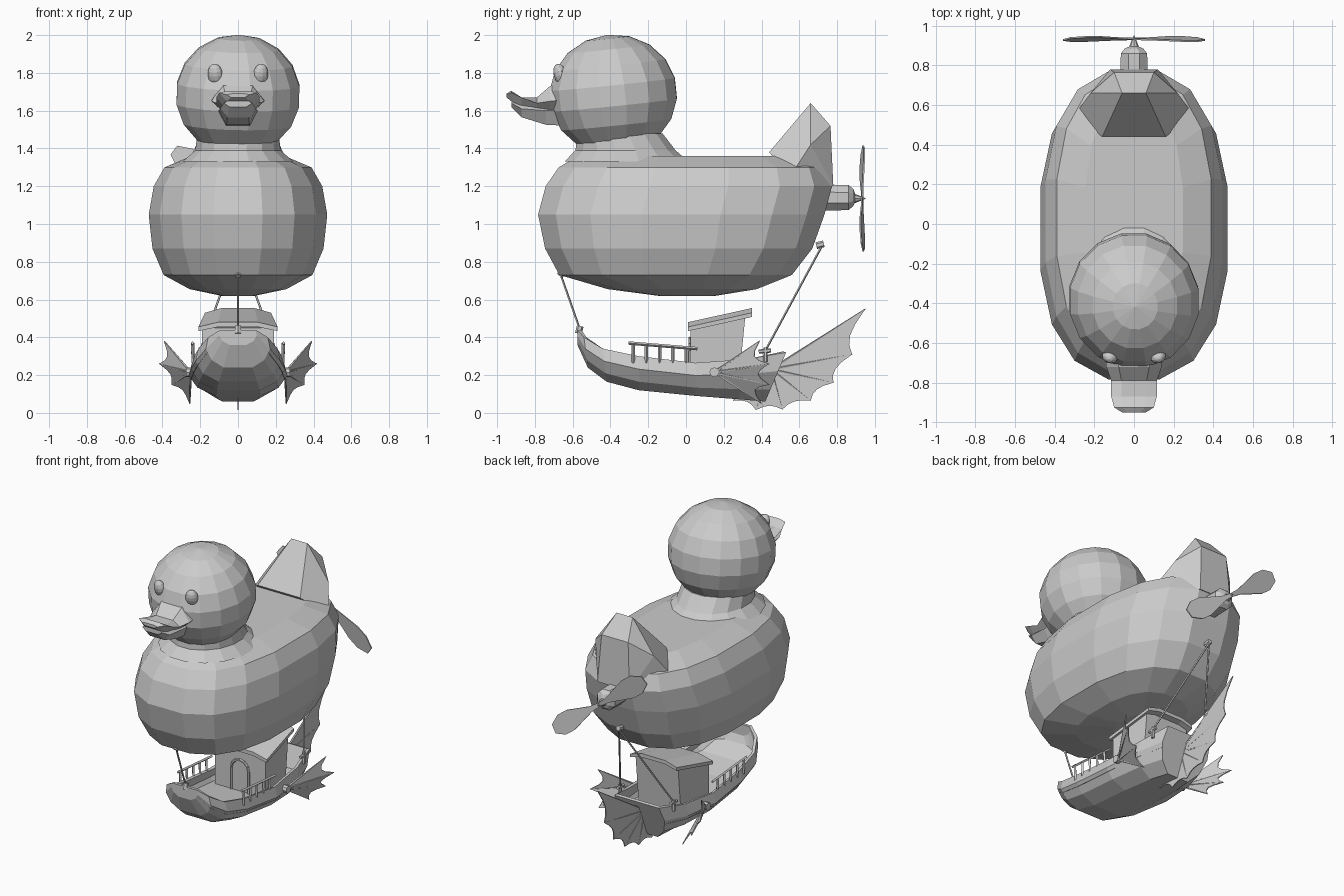
import bpy, bmesh, math
from mathutils import Vector, Matrix

if "Cube" in bpy.data.objects:
    bpy.data.objects.remove(bpy.data.objects["Cube"])


def add_object(name, bm, solid=0):
    bmesh.ops.recalc_face_normals(bm, faces=bm.faces)
    me = bpy.data.meshes.new(name)
    bm.to_mesh(me)
    bm.free()
    ob = bpy.data.objects.new(name, me)
    bpy.context.collection.objects.link(ob)
    if solid:
        m = ob.modifiers.new("thickness", 'SOLIDIFY')
        m.thickness = solid
        m.offset = -1 if solid > 0.01 else 0
    return ob


def loft(name, rings, closed=True, caps=True, solid=0):
    bm = bmesh.new()
    vs = [[bm.verts.new(p) for p in r] for r in rings]
    n = len(vs[0])
    for a, b in zip(vs, vs[1:]):
        for i in range(n if closed else n - 1):
            j = (i + 1) % n
            bm.faces.new((a[i], a[j], b[j], b[i]))
    if caps:
        bm.faces.new(vs[0])
        bm.faces.new(vs[-1])
    return add_object(name, bm, solid)


def hull(name, pts):
    bm = bmesh.new()
    for p in pts:
        bm.verts.new(p)
    bmesh.ops.convex_hull(bm, input=bm.verts)
    bmesh.ops.dissolve_limit(bm, angle_limit=0.02, verts=bm.verts, edges=bm.edges)
    return add_object(name, bm)


def mirrored(pts):
    return [(s * x, y, z) for s in (1, -1) for x, y, z in pts]


def beams(name, pairs, r, sides=6, r2=None):
    bm = bmesh.new()
    for p, q in pairs:
        p, q = Vector(p), Vector(q)
        d = q - p
        mat = Matrix.Translation((p + q) / 2) @ d.to_track_quat('Z', 'Y').to_matrix().to_4x4()
        bmesh.ops.create_cone(bm, cap_ends=True, segments=sides, radius1=r,
                              radius2=r if r2 is None else r2, depth=d.length, matrix=mat)
    return add_object(name, bm)


def ball(name, loc, size, u, v, rot=(0, 0, 0)):
    bm = bmesh.new()
    bmesh.ops.create_uvsphere(bm, u_segments=u, v_segments=v, radius=1)
    ob = add_object(name, bm)
    ob.location, ob.scale, ob.rotation_euler = loc, size, rot
    return ob


def oval(z, yf, yb, w, n=16, e=0.8):
    ring = []
    for i in range(n):
        a = (i + 0.5) * 2 * math.pi / n
        c, s = math.cos(a), math.sin(a)
        ring.append((w * math.copysign(abs(c) ** e, c),
                     (yf + yb) / 2 + (yb - yf) / 2 * math.copysign(abs(s) ** e, s), z))
    return ring


def fan(name, pivot, tips, sag):
    # webbed fin: scalloped membrane with thin ribs
    pv = Vector(pivot)
    tips = [Vector(t) for t in tips]
    rim = []
    for a, b in zip(tips, tips[1:]):
        rim.append(a)
        for t, k in ((0.25, 0.75), (0.5, 1), (0.75, 0.75)):
            rim.append(a.lerp(b, t).lerp(pv, sag * k))
    rim.append(tips[-1])
    bm = bmesh.new()
    c = bm.verts.new(pv)
    vs = [bm.verts.new(p) for p in rim]
    for a, b in zip(vs, vs[1:]):
        bm.faces.new((c, a, b))
    add_object(name, bm, 0.006)
    beams(name + "_ribs", [(pv, t) for t in tips], 0.008, 5, 0.003)


# body, neck and upturned tail
loft("body", [oval(*r) for r in (
    (0.62, -0.15, 0.16, 0.09), (0.655, -0.42, 0.38, 0.26), (0.73, -0.68, 0.57, 0.40),
    (0.87, -0.757, 0.68, 0.46), (1.05, -0.795, 0.745, 0.48), (1.2, -0.755, 0.785, 0.453),
    (1.3, -0.685, 0.75, 0.395), (1.36, -0.58, 0.62, 0.25))])
loft("neck", [oval(*r, e=1) for r in ((1.33, -0.65, 0.02, 0.30), (1.39, -0.59, -0.05, 0.23),
                                     (1.48, -0.58, -0.12, 0.22))])
hull("tail", mirrored([(0.06, 0.66, 1.64), (0.10, 0.765, 1.52), (0.12, 0.78, 1.2),
                       (0.22, 0.66, 1.42), (0.30, 0.55, 1.25), (0.16, 0.44, 1.38)]))

# head and eyes
ball("head", (0, -0.385, 1.685), (0.335, 0.345, 0.318), 16, 9, (math.radians(6), 0, math.radians(11)))
for s in (-1, 1):
    ball("eye", (s * 0.12, -0.665, 1.79), (0.042, 0.035, 0.06), 12, 8, (0.3, 0, s * 0.3))


# beak: y, half width, top middle, edge height, bottom
def beak_ring(y, w, top, edge, bot):
    return [(w, y, edge), (w * .55, y, top), (-w * .55, y, top),
            (-w, y, edge), (-w * .6, y, bot), (w * .6, y, bot)]


loft("upper_beak", [beak_ring(*r) for r in (
    (-0.62, 0.14, 1.76, 1.66, 1.60), (-0.72, 0.14, 1.73, 1.65, 1.60), (-0.79, 0.115, 1.67, 1.64, 1.60),
    (-0.87, 0.115, 1.67, 1.67, 1.62), (-0.925, 0.10, 1.705, 1.695, 1.65), (-0.95, 0.06, 1.69, 1.685, 1.67))])
loft("lower_beak", [beak_ring(*r) for r in (
    (-0.62, 0.11, 1.63, 1.60, 1.52), (-0.74, 0.10, 1.63, 1.60, 1.525), (-0.87, 0.095, 1.65, 1.61, 1.565),
    (-0.925, 0.075, 1.66, 1.64, 1.62))])

# motor with two-bladed propeller
loft("motor", [[(r * math.cos(a * math.pi / 4 + math.pi / 8), y, 1.14 + r * math.sin(a * math.pi / 4 + math.pi / 8))
                for a in range(8)]
               for y, r in ((0.70, 0.075), (0.86, 0.072), (0.885, 0.05), (0.895, 0.025))])
beams("spinner", [((0, 0.89, 1.135), (0, 0.95, 1.135))], 0.026, 8, 0.002)
for k in range(2):
    blade = loft("propeller_blade", [[(u, -v - .004, v * 6), (u, -v + .004, v * 6),
                                      (u, v + .004, -v * 6), (u, v - .004, -v * 6)]
                 for u, v in ((0, .002), (0.08, .003), (0.27, .011), (0.35, .011), (0.425, .005))])
    blade.location = (0, 0.933, 1.135)
    blade.rotation_euler = (0, math.radians(37 + 180 * k), 0)

# boat: y at top, y at bottom, half width, gunwale z, keel z
stations = [(-0.575, -0.575, 0.10, 0.44, 0.36), (-0.54, -0.52, 0.17, 0.40, 0.24),
            (-0.44, -0.42, 0.225, 0.34, 0.165), (-0.25, -0.25, 0.25, 0.30, 0.12),
            (0.05, 0.05, 0.262, 0.265, 0.09), (0.33, 0.28, 0.235, 0.285, 0.072),
            (0.53, 0.42, 0.18, 0.32, 0.06)]
profile = [(0.93, 1), (1, 0.62), (0.82, 0.25), (0.45, 0)]
profile += [(-x, f) for x, f in reversed(profile)]
loft("boat_hull", [[(w * x, yb + (yt - yb) * f, zb + (zt - zb) * f) for x, f in profile]
                   for yt, yb, w, zt, zb in stations], closed=False, solid=0.02)
loft("deck", [[(s * w * 0.95, (yt + yb) / 2, (zt + zb) / 2) for s in (-1, 1)]
              for yt, yb, w, zt, zb in stations], closed=False, caps=False)

# cabin with sloping roof and arched doorway
hull("cabin", mirrored([(0.19, 0.025, 0.17), (0.19, 0.025, 0.45), (0.16, 0.28, 0.17), (0.16, 0.315, 0.52)]))
loft("cabin_roof", [[(w, y, z), (w * .5, y, z + .025), (-w * .5, y, z + .025), (-w, y, z),
                     (-w, y, z - .022), (-w * .5, y, z), (w * .5, y, z), (w, y, z - .022)]
                    for y, w, z in ((0.01, 0.21, 0.455), (0.35, 0.175, 0.53))])
arch = [(0.065, 0.02, 0.18)] + [(0.065 * math.cos(t * math.pi / 6), 0.02, 0.33 + 0.065 * math.sin(t * math.pi / 6))
                               for t in range(7)] + [(-0.065, 0.02, 0.18)]
beams("door_frame", list(zip(arch, arch[1:])), 0.009)

for s in (-1, 1):
    # railing along each side
    posts = [((s * 0.236, y, 0.265), (s * 0.24, y, 0.365 - 0.08 * (y + 0.3)))
             for y in (-0.28, -0.21, -0.14, -0.07, 0.0)]
    beams("railing_posts", posts, 0.009, 4)
    beams("handrail", [((s * 0.24, -0.305, 0.37), (s * 0.24, 0.06, 0.34))], 0.009, 4)
    # side fins with hinge
    fan("side_fin", (s * 0.25, 0.15, 0.215),
        [(s * 0.39, 0.39, 0.38), (s * 0.415, 0.44, 0.26), (s * 0.35, 0.44, 0.15), (s * 0.255, 0.40, 0.05)], 0.2)
    beams("fin_hinge", [((s * 0.23, 0.15, 0.215), (s * 0.275, 0.15, 0.215))], 0.026, 8)
    # stern ropes and cleats
    beams("stern_rope", [((s * 0.2, 0.42, 0.33), (0, 0.72, 0.885))], 0.006, 5)
    beams("stern_cleat", [((s * 0.2, 0.385, 0.325), (s * 0.2, 0.45, 0.33)),
                          ((s * 0.2, 0.42, 0.27), (s * 0.2, 0.42, 0.345))], 0.011, 6)

# tail fin on the centre line
fan("rudder_fin", (0, 0.45, 0.23),
    [(0, 0.95, 0.55), (0, 0.88, 0.31), (0, 0.78, 0.16), (0, 0.66, 0.065),
     (0, 0.51, 0.018), (0, 0.37, 0.015), (0, 0.25, 0.065)], 0.1)

# bow rope and rope anchors
beams("bow_rope", [((0, -0.565, 0.45), (0, -0.665, 0.735))], 0.006, 5)
for p, q in (((0, -0.57, 0.42), (0, -0.56, 0.46)), ((0, -0.67, 0.725), (0, -0.65, 0.75)),
             ((0, 0.73, 0.895), (0, 0.69, 0.885))):
    beams("rope_anchor", [(p, q)], 0.018, 6)
